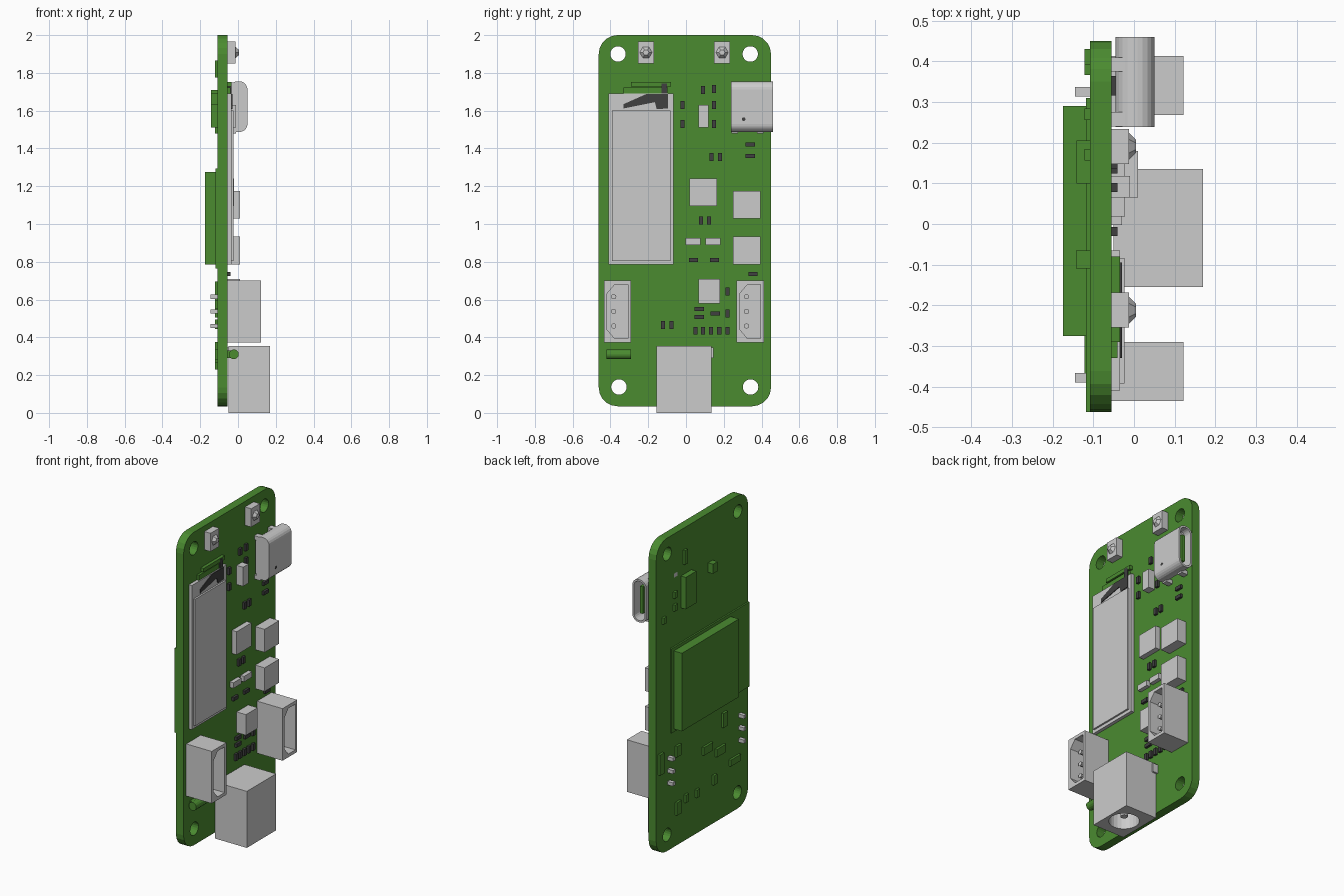
import bpy, bmesh, math
from mathutils import Vector


def material(name, rgb):
    m = bpy.data.materials.new(name)
    m.diffuse_color = (*rgb, 1)
    return m


GREEN = material("green", (0.07, 0.26, 0.03))
DARK = material("dark", (0.05, 0.05, 0.05))
FRONT, BACK = -0.055, -0.108   # board faces along x


def prism(name, pts, axis, lo, hi, mat=None):
    """Extrude a 2D outline along an axis: x takes (y,z), y takes (x,z), z takes (x,y)."""
    put = {'x': lambda p, t: (t, p[0], p[1]),
           'y': lambda p, t: (p[0], t, p[1]),
           'z': lambda p, t: (p[0], p[1], t)}[axis]
    bm = bmesh.new()
    face = bm.faces.new([bm.verts.new(put(p, lo)) for p in pts])
    new = bmesh.ops.extrude_face_region(bm, geom=[face])["geom"]
    move = Vector(put((0, 0), hi - lo))
    bmesh.ops.translate(bm, vec=move, verts=[v for v in new if isinstance(v, bmesh.types.BMVert)])
    bmesh.ops.recalc_face_normals(bm, faces=bm.faces[:])
    me = bpy.data.meshes.new(name)
    bm.to_mesh(me)
    bm.free()
    ob = bpy.data.objects.new(name, me)
    bpy.context.collection.objects.link(ob)
    if mat:
        me.materials.append(mat)
    return ob


def box(name, x0, x1, y0, y1, z0, z1, mat=None):
    return prism(name, [(y0, z0), (y1, z0), (y1, z1), (y0, z1)], 'x', x0, x1, mat)


def circle(a, b, r, n=20):
    return [(a + r * math.cos(2 * math.pi * i / n), b + r * math.sin(2 * math.pi * i / n)) for i in range(n)]


def rounded(a0, a1, b0, b1, r, n=5):
    pts = []
    for k, (a, b) in enumerate([(a1 - r, b1 - r), (a0 + r, b1 - r), (a0 + r, b0 + r), (a1 - r, b0 + r)]):
        for i in range(n + 1):
            t = math.pi / 2 * (k + i / n)
            pts.append((a + r * math.cos(t), b + r * math.sin(t)))
    return pts


def cut(ob, cutter):
    mod = ob.modifiers.new("cut", 'BOOLEAN')
    mod.operation, mod.solver, mod.object = 'DIFFERENCE', 'EXACT', cutter
    bpy.context.view_layer.objects.active = ob
    bpy.ops.object.modifier_apply(modifier=mod.name)
    bpy.data.objects.remove(cutter, do_unlink=True)


# circuit board with four mounting holes
board = prism("circuit_board", rounded(-0.462, 0.45, 0.035, 2.0, 0.1), 'x', BACK, FRONT, GREEN)
for y, z in [(-0.36, 1.9), (0.34, 1.9), (-0.355, 0.137), (0.342, 0.137)]:
    cut(board, prism("hole_cutter", circle(y, z, 0.041), 'x', -0.3, 0.1))

# push buttons with small faceted caps
for y in (-0.212, 0.191):
    box("button_body", FRONT, -0.012, y - 0.043, y + 0.043, 1.85, 1.965)
    bpy.ops.mesh.primitive_cone_add(vertices=6, radius1=0.034, radius2=0.016, depth=0.018,
                                    location=(-0.004, y, 1.908), rotation=(0, math.pi / 2, 0))
    bpy.context.object.name = "button_cap"

# usb socket: rounded hollow shell, tongue inside, mounting tabs
shell = prism("usb_shell", rounded(-0.045, 0.05, 1.487, 1.755, 0.042), 'y', 0.238, 0.46)
cut(shell, prism("usb_cutter", rounded(-0.034, 0.039, 1.498, 1.744, 0.034), 'y', 0.26, 0.5))
box("usb_tongue", -0.008, 0.012, 0.255, 0.44, 1.535, 1.705, GREEN)
for z in (1.478, 1.725):
    for y in (0.24, 0.375):
        box("usb_tab", BACK, -0.01, y, y + 0.035, z, z + 0.025)
prism("usb_dimple", circle(0.305, 1.555, 0.01, 8), 'x', 0.045, 0.0505, DARK)

# radio module: base plate, raised shield, antenna
box("radio_base", FRONT, -0.034, -0.41, -0.065, 0.785, 1.69)
box("radio_shield", -0.034, -0.023, -0.392, -0.083, 0.805, 1.6)
prism("antenna_trace", [(-0.33, 1.612), (-0.165, 1.645), (-0.155, 1.608), (-0.095, 1.612),
                        (-0.095, 1.688), (-0.21, 1.688), (-0.33, 1.635)], 'x', -0.036, -0.03, DARK)
box("antenna_strip", FRONT, -0.04, -0.33, -0.095, 1.69, 1.722, GREEN)
box("antenna_strip", FRONT, -0.035, -0.29, -0.08, 1.728, 1.752, GREEN)
box("antenna_lead", FRONT, -0.034, -0.13, -0.1, 1.69, 1.745, DARK)

# chips and coils: y0, y1, z0, z1, outer x
for y0, y1, z0, z1, x in [(0.018, 0.165, 1.095, 1.24, -0.022), (0.25, 0.395, 1.03, 1.175, 0.01),
                          (0.25, 0.395, 0.785, 0.933, 0.01), (0.065, 0.18, 0.58, 0.71, 0.01),
                          (0.065, 0.118, 1.51, 1.63, -0.01), (-0.003, 0.077, 0.89, 0.925, -0.03),
                          (0.103, 0.183, 0.89, 0.925, -0.03)]:
    box("chip", FRONT, x, y0, y1, z0, z1)

# three-pin plug sockets
for y0 in (-0.435, 0.268):
    socket = box("plug_socket", FRONT, 0.122, y0, y0 + 0.145, 0.373, 0.7)
    a, b = y0 + 0.018, y0 + 0.127
    cut(socket, prism("socket_cutter", [(a, 0.44), (a + 0.04, 0.393), (b, 0.393), (b, 0.68),
                                        (a + 0.04, 0.68), (a, 0.633)], 'x', -0.03, 0.2))
    for z in (0.46, 0.537, 0.615):
        prism("socket_pin", circle(y0 + 0.052, z, 0.014, 10), 'x', -0.04, 0.08)
        box("solder_pin", -0.145, BACK, y0 + 0.045, y0 + 0.069, z - 0.011, z + 0.011)

# power jack with round bore and centre pin
jack = box("power_jack", -0.05, 0.17, -0.155, 0.135, 0.0, 0.355)
cut(jack, prism("bore_cutter", circle(0.065, -0.01, 0.088, 24), 'z', -0.1, 0.28))
prism("jack_pin", circle(0.065, -0.01, 0.022, 12), 'z', 0.03, 0.3)
box("jack_contact", FRONT, -0.02, 0.13, 0.146, 0.29, 0.345)

# indicator lying along the edge
prism("indicator", circle(-0.022, 0.31, 0.026, 14), 'y', -0.42, -0.29, GREEN)
box("indicator_base", FRONT, -0.03, -0.4, -0.31, 0.29, 0.33, GREEN)

# small surface parts: upright and flat
upright = [(-0.018, 1.63), (-0.018, 1.53), (0.09, 1.71), (0.148, 1.715), (0.148, 1.63), (0.148, 1.53),
           (0.135, 1.355), (0.18, 1.355), (0.08, 1.018), (0.122, 1.018), (0.22, 0.643), (0.22, 0.527),
           (0.05, 0.435), (0.09, 0.435), (0.133, 0.435), (0.176, 0.435), (0.22, 0.435),
           (-0.122, 0.465), (-0.076, 0.465)]
flat = [(0.34, 1.42), (0.34, 1.36), (0.04, 0.81), (0.15, 0.81), (0.355, 0.735),
        (0.07, 0.55), (0.07, 0.507), (0.155, 0.527)]
for spots, w, h in ((upright, 0.011, 0.021), (flat, 0.024, 0.011)):
    for y, z in spots:
        box("small_part", FRONT, -0.04, y - w, y + w, z - h, z + h, DARK)

# rear: wide plate and thick block
box("rear_plate", -0.118, BACK, -0.462, 0.31, 0.765, 1.295, GREEN)
box("rear_block", -0.175, -0.118, -0.275, 0.29, 0.785, 1.275, GREEN)
box("rear_chip", -0.142, BACK, 0.1, 0.205, 1.51, 1.71, GREEN)
box("rear_chip", -0.143, BACK, -0.11, -0.065, 1.63, 1.69, GREEN)

# rear small parts: y, z, half width, half height
for y, z, w, h in [(0.17, 1.82, 0.014, 0.045), (0.27, 1.62, 0.014, 0.02), (0.27, 1.54, 0.014, 0.02),
                   (0.38, 1.5, 0.014, 0.02), (-0.22, 0.65, 0.022, 0.045), (-0.05, 0.53, 0.045, 0.025),
                   (-0.18, 0.47, 0.045, 0.025), (-0.32, 0.355, 0.05, 0.02), (-0.12, 0.31, 0.016, 0.03),
                   (0.24, 0.63, 0.024, 0.034), (0.41, 0.61, 0.02, 0.065), (0.24, 0.27, 0.022, 0.04),
                   (0.16, 0.3, 0.014, 0.025), (0.05, 0.29, 0.014, 0.025)]:
    box("rear_small_part", -0.122, BACK, y - w, y + w, z - h, z + h, GREEN)
